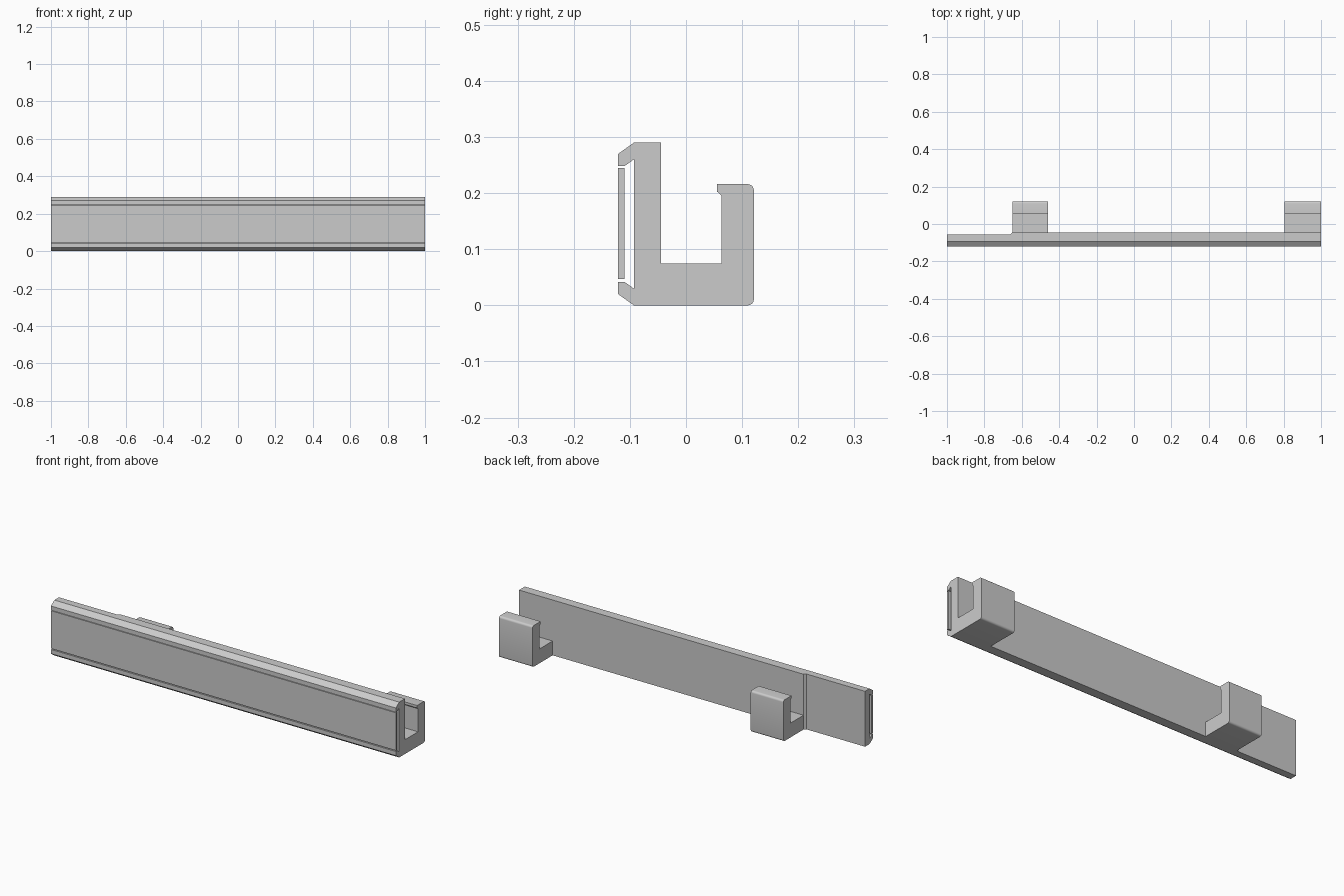
import bpy, bmesh, math

if "Cube" in bpy.data.objects:
    bpy.data.objects.remove(bpy.data.objects["Cube"], do_unlink=True)

grey = bpy.data.materials.new("light_grey")
grey.use_nodes = True
colour = (0.6, 0.6, 0.6, 1)
grey.diffuse_color = colour
grey.node_tree.nodes["Principled BSDF"].inputs["Base Color"].default_value = colour


def extrude(name, points, x0, x1):
    """Extrude a (y, z) profile along x."""
    bm = bmesh.new()
    face = bm.faces.new([bm.verts.new((x0, y, z)) for y, z in points])
    new = bmesh.ops.extrude_face_region(bm, geom=[face])["geom"]
    verts = [v for v in new if isinstance(v, bmesh.types.BMVert)]
    bmesh.ops.translate(bm, vec=(x1 - x0, 0, 0), verts=verts)
    bmesh.ops.recalc_face_normals(bm, faces=bm.faces)
    mesh = bpy.data.meshes.new(name)
    bm.to_mesh(mesh)
    bm.free()
    mesh.materials.append(grey)
    obj = bpy.data.objects.new(name, mesh)
    bpy.context.collection.objects.link(obj)
    return obj


def corner(y, z, r, start, steps=5):
    """Quarter round about a centre, turning anticlockwise."""
    angles = [start + math.pi / 2 * i / steps for i in range(steps + 1)]
    return [(y + r * math.cos(a), z + r * math.sin(a)) for a in angles]


FRONT, BACK, SLOT = -0.121, -0.045, -0.093
THIN = -0.055
HEIGHT = 0.29
STEP = -0.65

# Rail with a dovetail slot along the front
lower = [(SLOT, 0.03), (-0.11, 0.042), (FRONT, 0.042), (FRONT, 0.02), (SLOT, 0)]
upper = [(y, HEIGHT - z) for y, z in reversed(lower)]
rail = extrude("rail", lower + [(BACK, 0), (BACK, HEIGHT)] + upper, -1, 1)

# Thinner end of the rail, with a sloped step
bm = bmesh.new()
bm.from_mesh(rail.data)
for x in (STEP - 0.01, STEP):
    bmesh.ops.bisect_plane(bm, geom=bm.verts[:] + bm.edges[:] + bm.faces[:],
                           plane_co=(x, 0, 0), plane_no=(1, 0, 0))
for v in bm.verts:
    if v.co.x < STEP - 0.005 and abs(v.co.y - BACK) < 0.001:
        v.co.y = THIN
bm.to_mesh(rail.data)
bm.free()

# Label panel held in front of the slot
extrude("front_panel", [(FRONT, 0.047), (-0.11, 0.047),
                        (-0.11, 0.245), (FRONT, 0.245)], -1, 1)

# Hooks behind the rail
OUT, TOP, R = 0.121, 0.216, 0.011
hook = [(BACK, 0)]
hook += corner(OUT - R, R, R, -math.pi / 2)
hook += corner(OUT - R, TOP - R, R, 0)
hook += [(0.055, TOP), (0.055, 0.203), (0.063, 0.196), (0.063, 0.075), (BACK, 0.075)]
for name, x0, x1 in (("right_hook", STEP, -0.46), ("left_hook", 0.805, 1)):
    obj = extrude(name, hook, x0, x1)
    bpy.context.view_layer.objects.active = obj
    obj.select_set(True)
    bpy.ops.object.shade_smooth_by_angle(angle=math.radians(30))
    obj.select_set(False)
